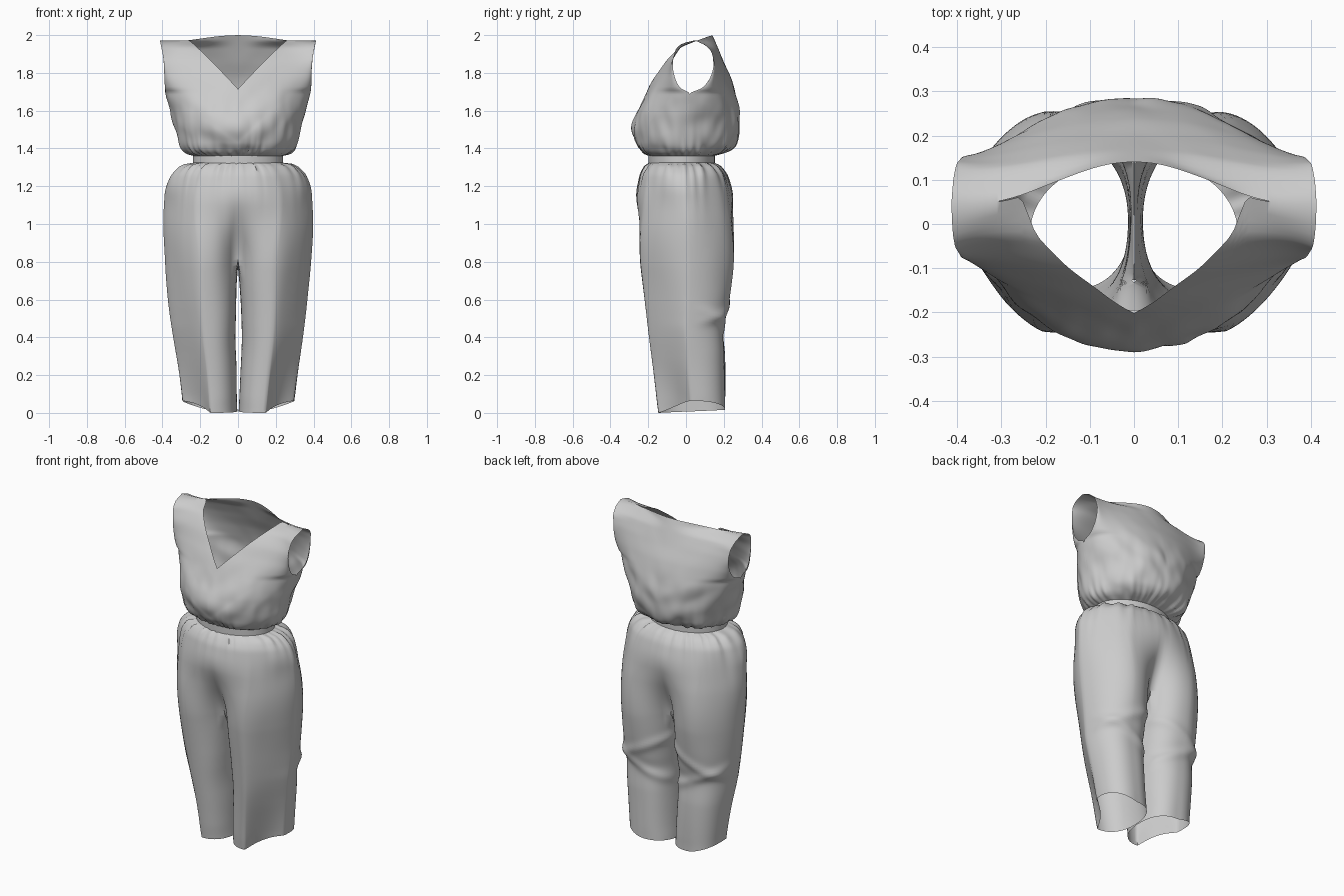
import bpy, bmesh, math
from mathutils import Vector, noise

if "Cube" in bpy.data.objects:
    bpy.data.objects.remove(bpy.data.objects["Cube"])

PI = math.pi


def tab(z, pts):
    """Monotone smooth curve through a list of (z, value)."""
    if z <= pts[0][0]:
        return pts[0][1]
    if z >= pts[-1][0]:
        return pts[-1][1]
    sl = [(b[1] - a[1]) / (b[0] - a[0]) for a, b in zip(pts, pts[1:])]

    def tangent(k):
        if k == 0 or k == len(sl):
            return sl[min(k, len(sl) - 1)]
        p, q = sl[k - 1], sl[k]
        return 2 * p * q / (p + q) if p * q > 0 else 0
    k = next(n for n in range(len(sl)) if z <= pts[n + 1][0])
    (a, va), (b, vb) = pts[k], pts[k + 1]
    h = b - a
    t = (z - a) / h
    return (va * (1 + 2 * t) * (1 - t) ** 2 + vb * t * t * (3 - 2 * t)
            + h * t * (1 - t) * (tangent(k) * (1 - t) - tangent(k + 1) * t))


def smooth(a, b, z):
    t = min(1, max(0, (z - a) / (b - a)))
    return t * t * (3 - 2 * t)


def spow(v, p):
    return math.copysign(abs(v) ** p, v)


def grid(bm, fn, nu, nv):
    """Sheet of quads through fn(i, j)."""
    vs = [[bm.verts.new(fn(i, j)) for i in range(nu + 1)] for j in range(nv + 1)]
    for j in range(nv):
        for i in range(nu):
            bm.faces.new((vs[j][i], vs[j][i + 1], vs[j + 1][i + 1], vs[j + 1][i]))


def gather(co, z0, reach):
    """Irregular pleats fading away from the waist."""
    a = math.atan2(co.y + 0.02, co.x)
    s = math.sin(34 * a + 3 * math.sin(5 * a)) + 0.7 * math.sin(21 * a + 1)
    d = abs(co.z - z0)
    return s * math.exp(-d / (reach * (1 + .5 * math.sin(9 * a)))) * min(1, d / 0.02)


def finish(name, bm, wrinkle):
    bmesh.ops.remove_doubles(bm, verts=bm.verts, dist=0.0008)
    bmesh.ops.recalc_face_normals(bm, faces=bm.faces)
    bm.normal_update()
    if wrinkle:
        moves = [(v, v.normal * wrinkle(v.co)) for v in bm.verts]
        for v, m in moves:
            v.co += m
    me = bpy.data.meshes.new(name)
    bm.to_mesh(me)
    bm.free()
    ob = bpy.data.objects.new(name, me)
    bpy.context.collection.objects.link(ob)
    bpy.ops.object.select_all(action='DESELECT')
    ob.select_set(True)
    bpy.context.view_layer.objects.active = ob
    bpy.ops.object.shade_smooth_by_angle(angle=math.radians(60))


# Bodice: front and back panels sharing side and shoulder seams
B_W = [(1.36, .235), (1.375, .275), (1.42, .31), (1.5, .33), (1.6, .36), (1.7, .385), (1.85, .392), (1.972, .413)]
Y_F = [(1.36, -.195), (1.38, -.225), (1.43, -.265), (1.5, -.284), (1.57, -.27), (1.72, -.2),
       (1.79, -.16), (1.94, -.04), (1.972, .14)]
Y_B = [(1.36, .15), (1.38, .2), (1.43, .255), (1.55, .285), (1.65, .274), (1.77, .24), (1.86, .2), (2, .14)]
E_0 = [(1.36, -.025), (1.69, .02), (1.972, .045)]
E_F = [(1.36, -.025), (1.69, .02), (1.72, -.03), (1.78, -.06), (1.84, -.07), (1.92, -.055), (1.955, -.02), (1.972, .045)]
E_B = [(1.36, -.025), (1.69, .02), (1.72, .085), (1.78, .13), (1.84, .145), (1.9, .14), (1.95, .1), (1.972, .045)]
POW = [(1.36, .95), (1.85, 1), (1.93, 2), (1.972, 7)]
BACK_NECK = [(0, 2.0), (.08, 1.996), (.26, 1.972)]
NU, NV = 96, 60


def panel(front):
    def fn(i, j):
        ang = (i / NU * 2 - 1) * PI / 2
        s, c = math.sin(ang), max(0, math.cos(ang))
        xt = abs(.413 * s)
        top = min(1.972, 1.715 + xt) if front else tab(xt, BACK_NECK)
        z = 1.36 + (top - 1.36) * j / NV
        edge, yc = (tab(z, E_F), tab(z, Y_F)) if front else (tab(z, E_B), tab(z, Y_B))
        base = tab(z, E_0)
        # armhole edges pull the sheet only near the sides, fully at the shoulder
        pull = abs(s) ** (3 - 1.5 * smooth(1.85, 1.95, z))
        ye = base + (edge - base) * pull
        return (tab(z, B_W) * s, ye + (yc - ye) * c ** tab(z, POW), z)
    return fn


def bodice_wrinkle(co):
    low = 1 - smooth(1.5, 1.8, co.z)
    # folds slant upward and outward from the waist
    s, t = abs(co.x) + .6 * co.z, abs(co.x) - 1.2 * co.z
    n = noise.noise(Vector((s * 4, t * 7 + co.x, co.y * 6)))
    n2 = noise.noise(Vector((co.x * 16 + 5, co.y * 16, co.z * 8)))
    fade = smooth(1.36, 1.4, co.z)
    return (.002 + .014 * low) * n * fade + .008 * low * n2 * fade + .006 * gather(co, 1.36, .04)


bm = bmesh.new()
for front in (True, False):
    grid(bm, panel(front), NU, NV)
finish("bodice", bm, bodice_wrinkle)

# Elastic waistband
bm = bmesh.new()
grid(bm, lambda i, j: (.238 * math.sin(i * PI / 48), -.023 - .176 * math.cos(i * PI / 48),
                       1.305 + .07 * j / 4), 96, 4)
finish("waistband", bm, None)

# Trousers: hip ring blending downward into two leg loops
T_OUT = [(0, .287), (.2, .313), (.4, .343), (.6, .368), (.8, .386), (1, .394), (1.15, .385), (1.25, .355),
         (1.3, .31), (1.318, .275), (1.325, .235)]
T_IN = [(0, .003), (.2, .013), (.4, .021), (.55, .017), (.72, .006), (.8, .002)]
T_F = [(0, -.147), (.4, -.195), (.8, -.243), (1, -.265), (1.1, -.268), (1.25, -.245), (1.3, -.22), (1.325, -.195)]
T_B = [(0, .205), (.3, .203), (.44, .195), (.52, .212), (.65, .237), (.8, .255), (1, .267), (1.1, .26),
       (1.25, .225), (1.3, .19), (1.325, .15)]
# how far the front and back outer corners are drawn in
CUT_F = [(0, .075), (.3, .05), (.8, .035), (1.15, .025), (1.3, 0)]
CUT_B = [(0, -.02), (.4, -.005), (.8, .015), (1.15, .015), (1.3, 0)]
FORK, B0 = .82, math.radians(60)


def trouser_point(b, a, z):
    """b: angle round the leg, a: angle round the hip (0 front, pi back)."""
    out, inn, yf, yb = (tab(z, t) for t in (T_OUT, T_IN, T_F, T_B))
    yc, ry, cx, rx = (yf + yb) / 2, (yb - yf) / 2, (out + inn) / 2, (out - inn) / 2
    k = 1 - smooth(FORK - .14, FORK, z)
    outer = math.sin(b) > 0
    x = cx + rx * spow(math.sin(b), .97 if outer else .82)
    y = yc - ry * spow(math.cos(b), .97 if outer else .9)
    if a is None:
        return (x * k, y, z)
    w = 1 - smooth(.76, 1.2, z)
    edge = 1 if 1e-4 < a < PI - 1e-4 else k
    hx, hy = out * max(0, math.sin(a)), yc - ry * spow(math.cos(a), .95)
    x, y = (hx + (x - hx) * w) * edge, hy + (y - hy) * w
    if outer:
        s2 = math.sin(2 * b)
        d = tab(z, CUT_F) * s2 if s2 > 0 else -tab(z, CUT_B) * s2
        x -= .7 * d
        y += .7 * d if s2 > 0 else -.7 * d
    return (x, y, z)


def hem(b):
    return .055 * max(0, math.sin(b)) ** 1.3 + .008 * (1 - math.cos(b))


def outer_at(i, z_top, j, n):
    t = i / 64
    b = -B0 + t * (PI + 2 * B0)
    z_end = FORK if z_top > FORK else hem(b)
    return trouser_point(b, t * PI, z_top + (z_end - z_top) * j / n)


def inner_at(i, j):
    s = i / 16
    b = PI + B0 + s * (PI - 2 * B0)
    z_top = FORK - .05 * math.sin(PI * s)
    return trouser_point(b, None, z_top + (hem(b) - z_top) * j / 56)


def trouser_wrinkle(co):
    n = noise.noise(Vector((co.x * 6 + 3, co.y * 6, co.z * 2.5)))
    d = .006 * n * smooth(0, .1, co.z) * (1 - smooth(1.25, 1.32, co.z))
    d += .007 * gather(co, 1.325, .08)
    # slanting folds behind the knees
    if co.y > .03:
        back = smooth(.03, .15, co.y)
        for zc, slope in ((.45, .5), (.57, -.5)):
            u = (co.z - zc - slope * (abs(co.x) - .17)) / .03
            d += .009 * back * math.exp(-u * u)
    # pocket bulges
    u = Vector(((abs(co.x) - .33) / .07, (co.y + .08) / .1, (co.z - 1.2) / .08)).length_squared
    return d + .012 * math.exp(-u)


bm = bmesh.new()
grid(bm, lambda i, j: outer_at(i, 1.325, j, 40), 64, 40)
grid(bm, lambda i, j: outer_at(i, FORK, j, 56), 64, 56)
grid(bm, inner_at, 16, 56)
bmesh.ops.remove_doubles(bm, verts=bm.verts, dist=0.0008)
dup = bmesh.ops.duplicate(bm, geom=bm.verts[:] + bm.edges[:] + bm.faces[:])
for v in dup["geom"]:
    if isinstance(v, bmesh.types.BMVert):
        # the left leg hangs slightly closer to the middle
        near = (1 - smooth(.02, .3, v.co.x)) * smooth(0, .3, v.co.z) * (1 - smooth(.5, .75, v.co.z))
        v.co.x = -v.co.x + .008 * near
finish("trousers", bm, trouser_wrinkle)
